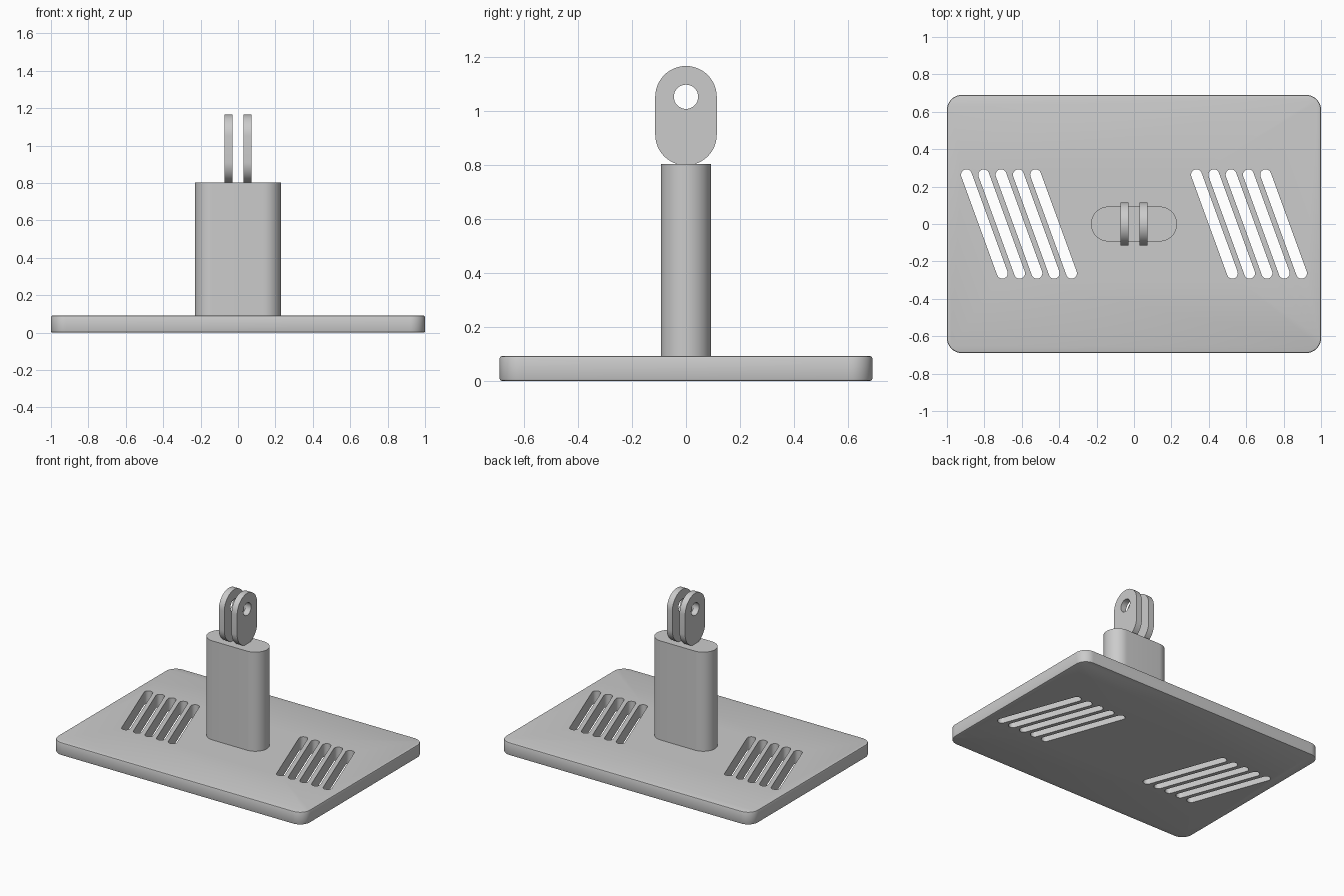
import bpy, bmesh
from math import sin, cos, pi, radians
from mathutils import Matrix

if "Cube" in bpy.data.objects:
    bpy.data.objects.remove(bpy.data.objects["Cube"], do_unlink=True)

grey = bpy.data.materials.new("plain grey")
grey.use_nodes = True
grey.diffuse_color = (0.6, 0.6, 0.6, 1)
grey.node_tree.nodes["Principled BSDF"].inputs["Base Color"].default_value = (0.6, 0.6, 0.6, 1)


def rounded_slab(name, half_x, half_y, radius, z0, z1, matrix=Matrix(), segments=12):
    """Extruded rectangle with rounded corners; a full radius gives a stadium."""
    bm = bmesh.new()
    points = []
    for i, (sx, sy) in enumerate([(1, 1), (-1, 1), (-1, -1), (1, -1)]):
        for k in range(segments + 1):
            a = (i + k / segments) * pi / 2
            points.append((sx * (half_x - radius) + radius * cos(a),
                           sy * (half_y - radius) + radius * sin(a), z0))
    face = bm.faces.new([bm.verts.new(p) for p in points])
    bmesh.ops.remove_doubles(bm, verts=bm.verts, dist=1e-5)
    top = bmesh.ops.extrude_face_region(bm, geom=bm.faces[:])["geom"]
    bmesh.ops.translate(bm, vec=(0, 0, z1 - z0),
                        verts=[v for v in top if isinstance(v, bmesh.types.BMVert)])
    bmesh.ops.transform(bm, matrix=matrix, verts=bm.verts)
    bmesh.ops.recalc_face_normals(bm, faces=bm.faces)
    mesh = bpy.data.meshes.new(name)
    bm.to_mesh(mesh)
    bm.free()
    mesh.materials.append(grey)
    obj = bpy.data.objects.new(name, mesh)
    bpy.context.collection.objects.link(obj)
    return obj


def finish(obj, cutters=()):
    """Cut the holes, apply modifiers and smooth the rounded walls."""
    for cutter in cutters:
        mod = obj.modifiers.new("cut", 'BOOLEAN')
        mod.operation, mod.solver, mod.object = 'DIFFERENCE', 'EXACT', cutter
    bpy.ops.object.select_all(action='DESELECT')
    bpy.context.view_layer.objects.active = obj
    obj.select_set(True)
    for mod in list(obj.modifiers):
        bpy.ops.object.modifier_apply(modifier=mod.name)
    for cutter in cutters:
        bpy.data.objects.remove(cutter, do_unlink=True)
    bpy.ops.object.shade_smooth_by_angle(angle=radians(30))


# Base plate with softened rims and two groups of slanted slots
base = rounded_slab("base_plate", 1, 0.69, 0.08, 0, 0.092)
bevel = base.modifiers.new("rim", 'BEVEL')
bevel.width, bevel.segments, bevel.angle_limit = 0.008, 2, radians(60)
slots = []
for side in (-1, 1):
    for i in range(-2, 3):
        place = Matrix.Translation((side * 0.615 + i * 0.0925, 0, 0)) @ Matrix.Rotation(radians(20), 4, 'Z')
        slots.append(rounded_slab("slot_cutter", 0.029, 0.309, 0.029, -0.1, 0.2, place))
finish(base, slots)

# Upright post
finish(rounded_slab("post", 0.23, 0.093, 0.093, 0.09, 0.803))

# Pair of mounting lugs with a pin hole
upright = Matrix(((0, 0, 1, 0), (1, 0, 0, 0), (0, 1, 0, 0), (0, 0, 0, 1)))
for side, name in ((-1, "right_lug"), (1, "left_lug")):
    x = side * 0.051
    lug = rounded_slab(name, 0.114, 0.184, 0.114, x - 0.022, x + 0.022,
                       Matrix.Translation((0, 0, 0.982)) @ upright)
    hole = rounded_slab("hole_cutter", 0.045, 0.045, 0.045, -0.2, 0.2,
                        Matrix.Translation((0, 0, 1.052)) @ upright, 8)
    finish(lug, [hole])
